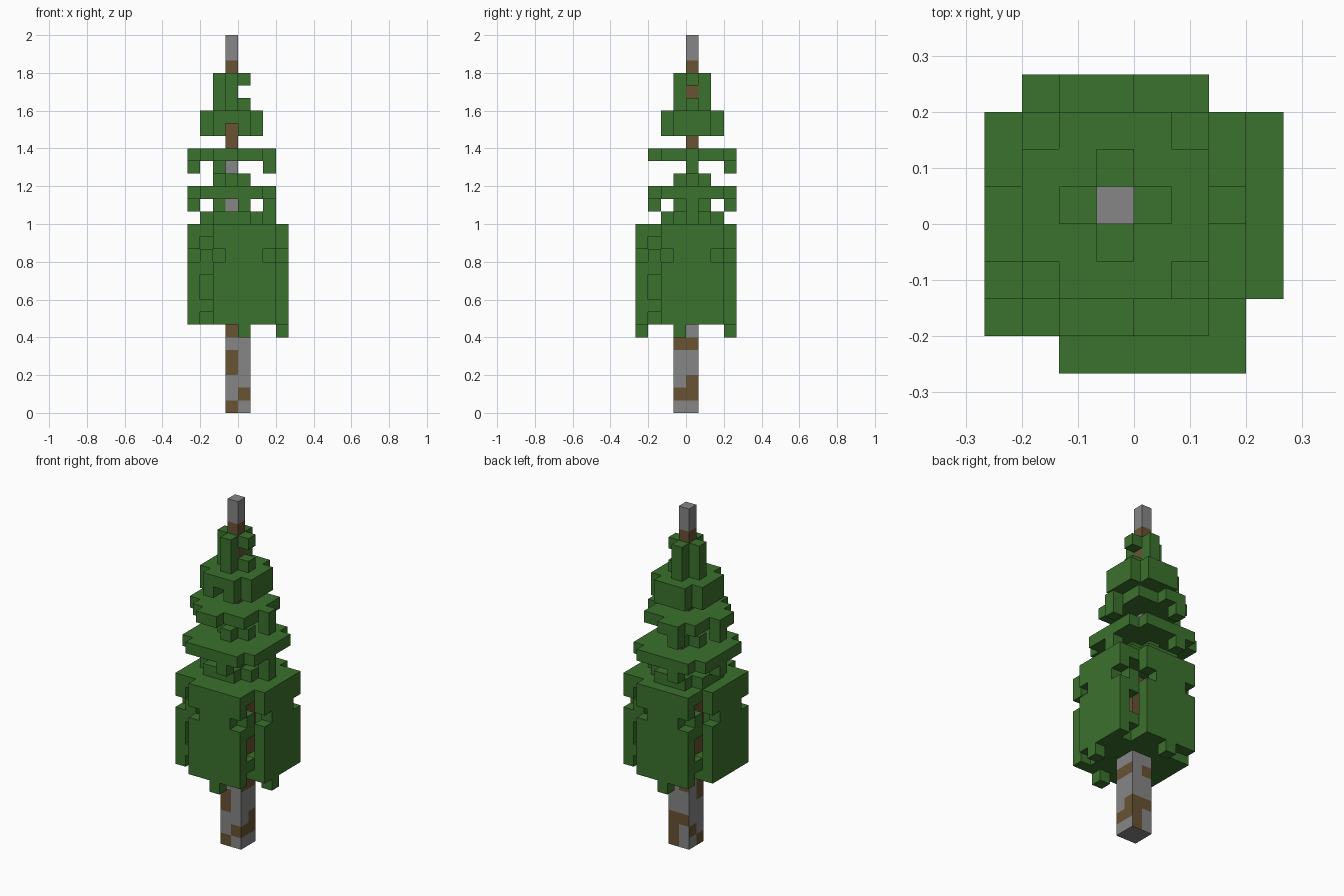
import bpy
import bmesh
from mathutils import Vector

U = 1 / 15  # edge of one block

default = bpy.data.objects.get("Cube")
if default:
    bpy.data.objects.remove(default, do_unlink=True)


def material(name, rgb):
    m = bpy.data.materials.new(name)
    m.use_nodes = True
    m.diffuse_color = (*rgb, 1)
    bsdf = m.node_tree.nodes["Principled BSDF"]
    bsdf.inputs["Base Color"].default_value = (*rgb, 1)
    bsdf.inputs["Roughness"].default_value = 0.9
    return m


GREEN = material("leaf_green", (0.044, 0.165, 0.026))
GREY = material("bark_grey", (0.238, 0.238, 0.238))
BROWN = material("bark_brown", (0.138, 0.084, 0.034))

DIRECTIONS = [Vector(d) for d in
              ((1, 0, 0), (-1, 0, 0), (0, 1, 0), (0, -1, 0), (0, 0, 1), (0, 0, -1))]


def box(xs, ys, zs):
    """Set of block cells; each range is (first, end)."""
    return {(x, y, z) for x in range(*xs) for y in range(*ys) for z in range(*zs)}


def disc(x0, x1, y0, y1, z0, z1):
    """Rectangle of blocks with its four corner columns cut off."""
    return {c for c in box((x0, x1), (y0, y1), (z0, z1))
            if not (c[0] in (x0, x1 - 1) and c[1] in (y0, y1 - 1))}


def plus(z0, z1):
    """Cross of four columns around the slim trunk."""
    return disc(-2, 1, -1, 2, z0, z1) - box((-1, 0), (0, 1), (z0, z1))


def turned(cells):
    """Cells repeated by quarter turns about the middle."""
    out, cur = set(cells), set(cells)
    for _ in range(3):
        cur = {(-y - 1, x, z) for x, y, z in cur}
        out |= cur
    return out


def build(name, cells, mats, rule=None):
    """Skin a set of cells with quads on the exposed sides."""
    bm = bmesh.new()
    for c in sorted(cells):
        mid = Vector(c) + Vector((0.5, 0.5, 0.5))
        for d in DIRECTIONS:
            if tuple(int(v) for v in Vector(c) + d) in cells:
                continue
            a = Vector((d.y, d.z, d.x))
            b = d.cross(a)
            corners = [mid + (d + a * i + b * j) / 2
                       for i, j in ((-1, -1), (1, -1), (1, 1), (-1, 1))]
            f = bm.faces.new([bm.verts.new(p * U) for p in corners])
            if rule:
                f.material_index = rule(c, d)
    bmesh.ops.remove_doubles(bm, verts=bm.verts, dist=U / 100)
    bmesh.ops.dissolve_limit(bm, angle_limit=0.01, verts=bm.verts,
                             edges=bm.edges, delimit={'MATERIAL'})
    mesh = bpy.data.meshes.new(name)
    bm.to_mesh(mesh)
    bm.free()
    for m in mats:
        mesh.materials.append(m)
    ob = bpy.data.objects.new(name, mesh)
    bpy.context.scene.collection.objects.link(ob)
    return ob


# Thick lower trunk with brown patches: (side, half, heights)
PATCHES = {
    ("front", -1): (0, 3, 4, 6),
    ("front", 0): (1,),
    ("right", -1): (1, 5),
    ("right", 0): (1, 2, 5),
    ("back", -1): (2, 5),
    ("back", 0): (0, 1, 2),
    ("left", -1): (0, 4, 5),
    ("left", 0): (1,),
}


def bark(c, d):
    x, y, z = c
    if d.z:
        return 0
    if z >= 7:
        return 1
    if d.y:
        key = ("back" if d.y > 0 else "front", x)
    else:
        key = ("right" if d.x > 0 else "left", y)
    return int(z in PATCHES[key])


build("lower_trunk", box((-1, 1), (-1, 1), (0, 14)), [GREY, BROWN], bark)


# Slim upper trunk
def slim_bark(c, d):
    return int(21 <= c[2] < 28)


build("upper_trunk", box((-1, 0), (0, 1), (14, 30)), [GREY, BROWN], slim_bark)

# Large lower foliage: four walls, corner posts with gaps, roof and floor
wall = box((-2, 3), (-4, -3), (7, 15))
wall -= {(-2, -4, 12), (2, -4, 12)}
post = {(2, -3, z) for z in range(7, 15) if z not in (7, 9, 10, 13)}
skirt = turned(wall | post)
skirt |= box((-3, 3), (-3, 3), (14, 15))
skirt |= disc(-3, 3, -3, 3, 7, 8) - box((-1, 1), (-1, 1), (7, 8))
skirt |= {(0, -4, 6), (3, -1, 6), (-1, 3, 6)}
build("lower_foliage", skirt, [GREEN])

# Second tier: collar, inner ring, wide disc with drooping blocks, cap
tier = disc(-3, 2, -2, 3, 15, 16) | {(2, 0, 15)}
tier |= {(-2, 0, 16), (0, 0, 16), (0, -1, 16), (-1, 1, 16)}
tier |= disc(-4, 3, -3, 4, 17, 18)
tier |= {(-4, 0, 16), (2, 0, 16), (0, -3, 16), (-2, 3, 16)}
tier |= plus(18, 19)
build("second_foliage", tier - box((-1, 0), (0, 1), (15, 19)), [GREEN])

# Third tier: square disc with arms on each side and drooping tips
tier = box((-3, 2), (-2, 3), (20, 21))
tier |= box((-4, -3), (-1, 1), (20, 21)) | box((2, 3), (0, 1), (20, 21))
tier |= box((-2, 0), (3, 4), (20, 21)) | box((-2, 0), (-3, -2), (20, 21))
tier |= {(-4, 0, 19), (2, 0, 19), (-2, 3, 19)}
build("third_foliage", tier - box((-1, 0), (0, 1), (20, 21)), [GREEN])

# Fourth tier: two blocks tall with a gap low on the front
tier = disc(-3, 2, -2, 3, 22, 24) - box((-1, 0), (-2, 1), (22, 23))
build("fourth_foliage", tier - box((-1, 0), (0, 1), (22, 24)), [GREEN])

# Top tuft
build("top_foliage", plus(24, 27) - {(0, 0, 25)}, [GREEN])
